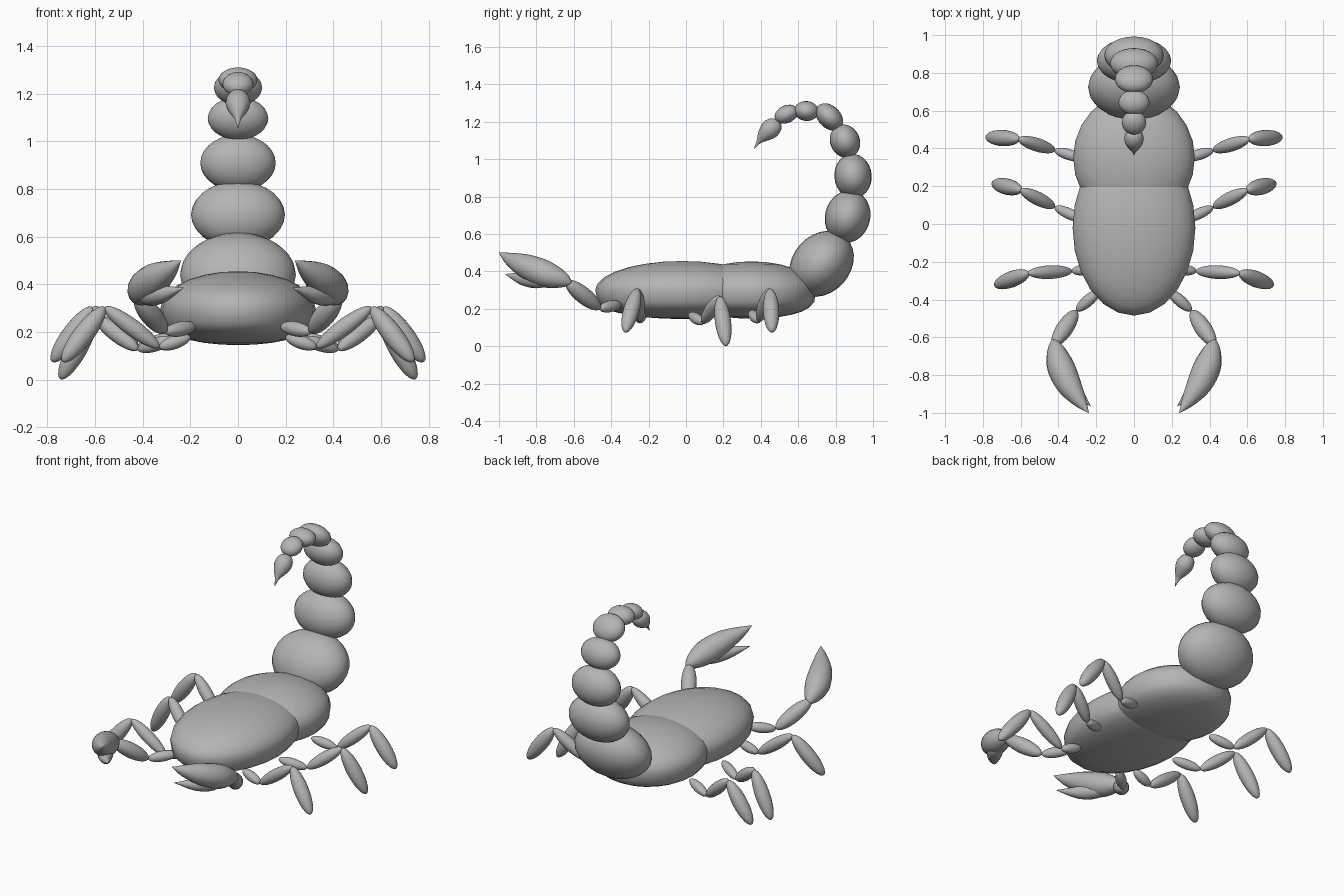
import bpy, bmesh, math
from mathutils import Vector, Matrix

cube = bpy.data.objects.get("Cube")
if cube:
    bpy.data.objects.remove(cube, do_unlink=True)

shell = bpy.data.materials.new("shell_grey")
shell.use_nodes = True
GREY = (0.46, 0.46, 0.46, 1)
shell.diffuse_color = GREY
shell.node_tree.nodes["Principled BSDF"].inputs["Base Color"].default_value = GREY


def finish(bm, name):
    bmesh.ops.recalc_face_normals(bm, faces=bm.faces)
    for f in bm.faces:
        f.smooth = True
    mesh = bpy.data.meshes.new(name)
    bm.to_mesh(mesh)
    bm.free()
    mesh.materials.append(shell)
    obj = bpy.data.objects.new(name, mesh)
    bpy.context.collection.objects.link(obj)
    return obj


def ellipsoid(name, centre, radii, rot=Matrix(), flat_belly=False):
    bm = bmesh.new()
    bmesh.ops.create_uvsphere(bm, u_segments=24, v_segments=14, radius=1)
    if flat_belly:
        for v in bm.verts:
            if v.co.z < -1e-4:
                v.co.z = -((-v.co.z) ** 0.6)
    bm.transform(Matrix.Translation(centre) @ rot @ Matrix.Diagonal((*radii, 1)))
    return finish(bm, name)


def limb(name, a, b, radius):
    """Ellipsoid stretched between two joints."""
    a, b = Vector(a), Vector(b)
    rot = (b - a).to_track_quat('Z', 'Y').to_matrix().to_4x4()
    return ellipsoid(name, (a + b) / 2, (radius, radius, (b - a).length / 2), rot)


def tapered(name, points, radii, sides=16, steps=4):
    """Round tube through points, smoothly varying in radius, closed at both ends."""
    pts = [Vector(p) for p in points]
    path, widths = [], []
    n = len(pts)
    for i in range(n - 1):
        p = [pts[max(i - 1, 0)], pts[i], pts[i + 1], pts[min(i + 2, n - 1)]]
        r = [radii[max(i - 1, 0)], radii[i], radii[i + 1], radii[min(i + 2, n - 1)]]
        for s in range(steps + (i == n - 2)):
            t = s / steps
            w = [(-t + 2*t*t - t**3) / 2, (2 - 5*t*t + 3*t**3) / 2,
                 (t + 4*t*t - 3*t**3) / 2, (t**3 - t*t) / 2]
            path.append(sum((q * k for q, k in zip(p, w)), Vector()))
            widths.append(max(sum(q * k for q, k in zip(r, w)), 0.001))
    bm = bmesh.new()
    rings = []
    for i, (c, r) in enumerate(zip(path, widths)):
        d = path[min(i + 1, len(path) - 1)] - path[max(i - 1, 0)]
        u = d.cross(Vector((0, 0, 1))).normalized()
        v = u.cross(d).normalized()
        angles = [math.tau * k / sides for k in range(sides)]
        rings.append([bm.verts.new(c + r * (u * math.cos(a) + v * math.sin(a)))
                      for a in angles])
    for lo, hi in zip(rings, rings[1:]):
        for k in range(sides):
            j = (k + 1) % sides
            bm.faces.new((lo[k], lo[j], hi[j], hi[k]))
    bm.faces.new(rings[0])
    bm.faces.new(rings[-1])
    return finish(bm, name)


# Body: two overlapping shells with flattened bellies
ellipsoid("front_body", (0, -0.02, 0.30), (0.325, 0.465, 0.155), flat_belly=True)
ellipsoid("rear_body", (0, 0.35, 0.30), (0.322, 0.345, 0.153), flat_belly=True)

# Tail: y, z, tilt in degrees, half width, half thickness, half length
tail = [
    (0.725, 0.44, 48, 0.243, 0.155, 0.192),
    (0.864, 0.692, 75, 0.197, 0.121, 0.142),
    (0.893, 0.909, 95, 0.158, 0.100, 0.119),
    (0.850, 1.096, 115, 0.127, 0.079, 0.092),
    (0.767, 1.225, 135, 0.101, 0.060, 0.085),
    (0.644, 1.257, 175, 0.082, 0.053, 0.066),
    (0.537, 1.240, 205, 0.065, 0.047, 0.066),
]
for i, (y, z, tilt, w, t, l) in enumerate(tail):
    rot = Matrix.Rotation(math.radians(tilt - 90), 4, 'X')
    ellipsoid(f"tail_segment_{i + 1}", (0, y, z), (w, t, l), rot)

# Stinger: bulb drawn out to a point
tapered("stinger",
        [(0, 0.50, 1.205), (0, 0.485, 1.19), (0, 0.45, 1.16), (0, 0.415, 1.125),
         (0, 0.39, 1.095), (0, 0.365, 1.055)],
        [0.004, 0.038, 0.052, 0.036, 0.014, 0.001])

# Walking legs: body joint, elbow, knee, foot tip
legs = {
    "rear": [(0.27, 0.345, 0.18), (0.42, 0.39, 0.135), (0.61, 0.45, 0.305), (0.78, 0.46, 0.075)],
    "middle": [(0.27, 0.02, 0.17), (0.42, 0.09, 0.125), (0.60, 0.18, 0.265), (0.745, 0.215, 0.002)],
    "front": [(0.20, -0.235, 0.18), (0.33, -0.25, 0.135), (0.56, -0.26, 0.305), (0.735, -0.325, 0.075)],
}
# Pincer arm joints
arm = [(0.18, -0.35, 0.225), (0.305, -0.46, 0.20), (0.425, -0.64, 0.345)]

for side, s in (("left", 1), ("right", -1)):
    def mirror(points):
        return [(s * x, y, z) for x, y, z in points]

    for leg, joints in legs.items():
        j = mirror(joints)
        limb(f"{side}_{leg}_hip", j[0], j[1], 0.029)
        limb(f"{side}_{leg}_thigh", j[1], j[2], 0.036)
        limb(f"{side}_{leg}_foot", j[2], j[3], 0.043)

    a = mirror(arm)
    limb(f"{side}_arm_base", a[0], a[1], 0.031)
    limb(f"{side}_forearm", a[1], a[2], 0.045)
    tapered(f"{side}_claw",
            mirror([(0.425, -0.615, 0.335), (0.415, -0.66, 0.355), (0.39, -0.75, 0.385),
                    (0.345, -0.85, 0.425), (0.285, -0.94, 0.465), (0.24, -1.0, 0.50)]),
            [0.012, 0.045, 0.072, 0.066, 0.036, 0.001])
    tapered(f"{side}_claw_finger",
            mirror([(0.41, -0.69, 0.35), (0.375, -0.78, 0.355),
                    (0.315, -0.87, 0.36), (0.23, -0.965, 0.385)]),
            [0.01, 0.045, 0.036, 0.001])
